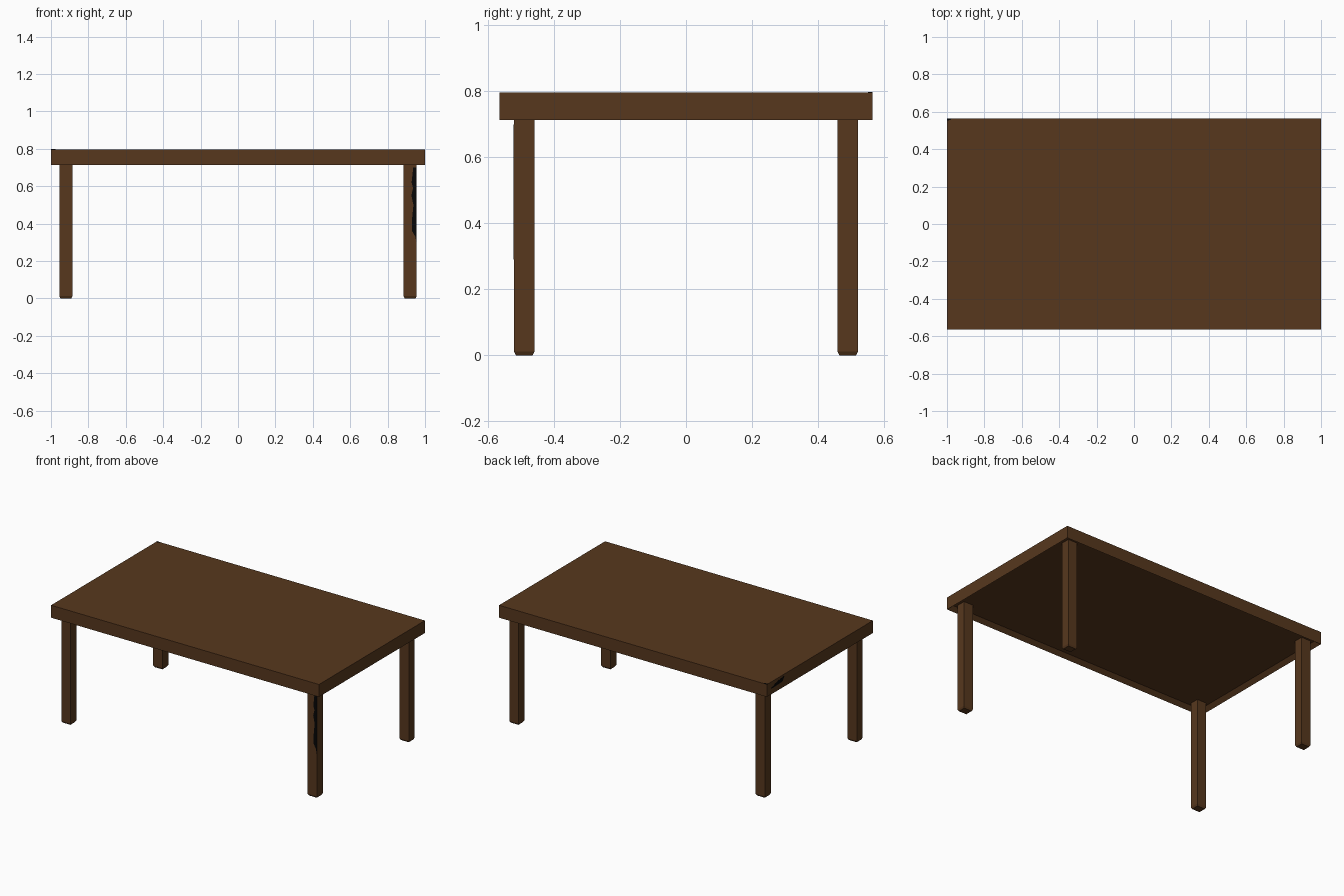
import bpy, bmesh

if "Cube" in bpy.data.objects:
    bpy.data.objects.remove(bpy.data.objects["Cube"])


def flat(name, rgb):
    mat = bpy.data.materials.new(name)
    mat.diffuse_color = (*rgb, 1)
    mat.use_nodes = True
    mat.node_tree.nodes["Principled BSDF"].inputs["Base Color"].default_value = mat.diffuse_color
    return mat


wood = flat("dark brown wood", (0.095, 0.039, 0.0125))
black = flat("black worn stain", (0.002, 0.002, 0.002))


def add_object(name, bm, mats=(wood,)):
    bmesh.ops.recalc_face_normals(bm, faces=bm.faces[:])
    mesh = bpy.data.meshes.new(name)
    bm.to_mesh(mesh)
    bm.free()
    for mat in mats:
        mesh.materials.append(mat)
    obj = bpy.data.objects.new(name, mesh)
    bpy.context.collection.objects.link(obj)
    return obj


def box(lo, hi):
    bm = bmesh.new()
    bmesh.ops.create_cube(bm, size=1)
    for v in bm.verts:
        v.co = [(a + b) / 2 + c * (b - a) for a, b, c in zip(lo, hi, v.co)]
    return bm


def plate(name, points, push):
    """Thin black plate: an outline extruded by the vector push."""
    bm = bmesh.new()
    face = bm.faces.new([bm.verts.new(p) for p in points])
    out = bmesh.ops.extrude_face_region(bm, geom=[face], use_keep_orig=True)
    bmesh.ops.translate(bm, vec=push, verts=[
        g for g in out["geom"] if isinstance(g, bmesh.types.BMVert)])
    add_object(name, bm, (black,))


# Table top with a recessed underside, leaving a thin rim
bm = box((-1, -0.565, 0.713), (1, 0.565, 0.797))
under = [f for f in bm.faces if f.calc_center_median().z < 0.72]
bmesh.ops.inset_region(bm, faces=under, thickness=0.037)
bmesh.ops.translate(bm, vec=(0, 0, 0.025),
                    verts=list({v for f in under for v in f.verts}))
# The inner wall of the rim at the left end is stained black
for f in bm.faces:
    c = f.calc_center_median()
    if -0.98 < c.x < -0.95 and 0.72 < c.z < 0.735:
        f.material_index = 1
add_object("table_top", bm, (wood, black))

# Four square legs with chamfered feet, reaching up into the recess
for sx, side in ((-1, "left"), (1, "right")):
    for sy, end in ((-1, "front"), (1, "back")):
        cx, cy = sx * 0.92, sy * 0.49
        bm = box((cx - 0.035, cy - 0.031, 0), (cx + 0.035, cy + 0.031, 0.74))
        foot = [v for v in bm.verts if v.co.z < 0.01]
        # tapered foot: extra loop just above the floor, narrower sole
        bmesh.ops.bisect_plane(bm, geom=bm.verts[:] + bm.edges[:] + bm.faces[:],
                               plane_co=(0, 0, 0.012), plane_no=(0, 0, 1))
        for v in foot:
            v.co.x += 0.006 if v.co.x < cx else -0.006
            v.co.y += 0.006 if v.co.y < cy else -0.006
        add_object(f"{end}_{side}_leg", bm)

# Ragged stain down the outer edge of the front right leg
edge = ((0.955, 0.29), (0.955, 0.70), (0.937, 0.70), (0.928, 0.62),
        (0.936, 0.59), (0.927, 0.55), (0.938, 0.50), (0.930, 0.42),
        (0.931, 0.36), (0.948, 0.33))
plate("leg_stain", [(x, -0.521, z) for x, z in edge], (0, -0.001, 0))

# Small stain near the back corner of the left end
end = ((0.53, 0.75), (0.40, 0.755), (0.38, 0.785), (0.46, 0.775))
plate("end_stain", [(-1, y, z) for y, z in end], (-0.001, 0, 0))
corner = ((-1, 0.565), (-0.975, 0.565), (-0.98, 0.557), (-1, 0.552))
plate("corner_stain", [(x, y, 0.797) for x, y in corner], (0, 0, 0.001))
